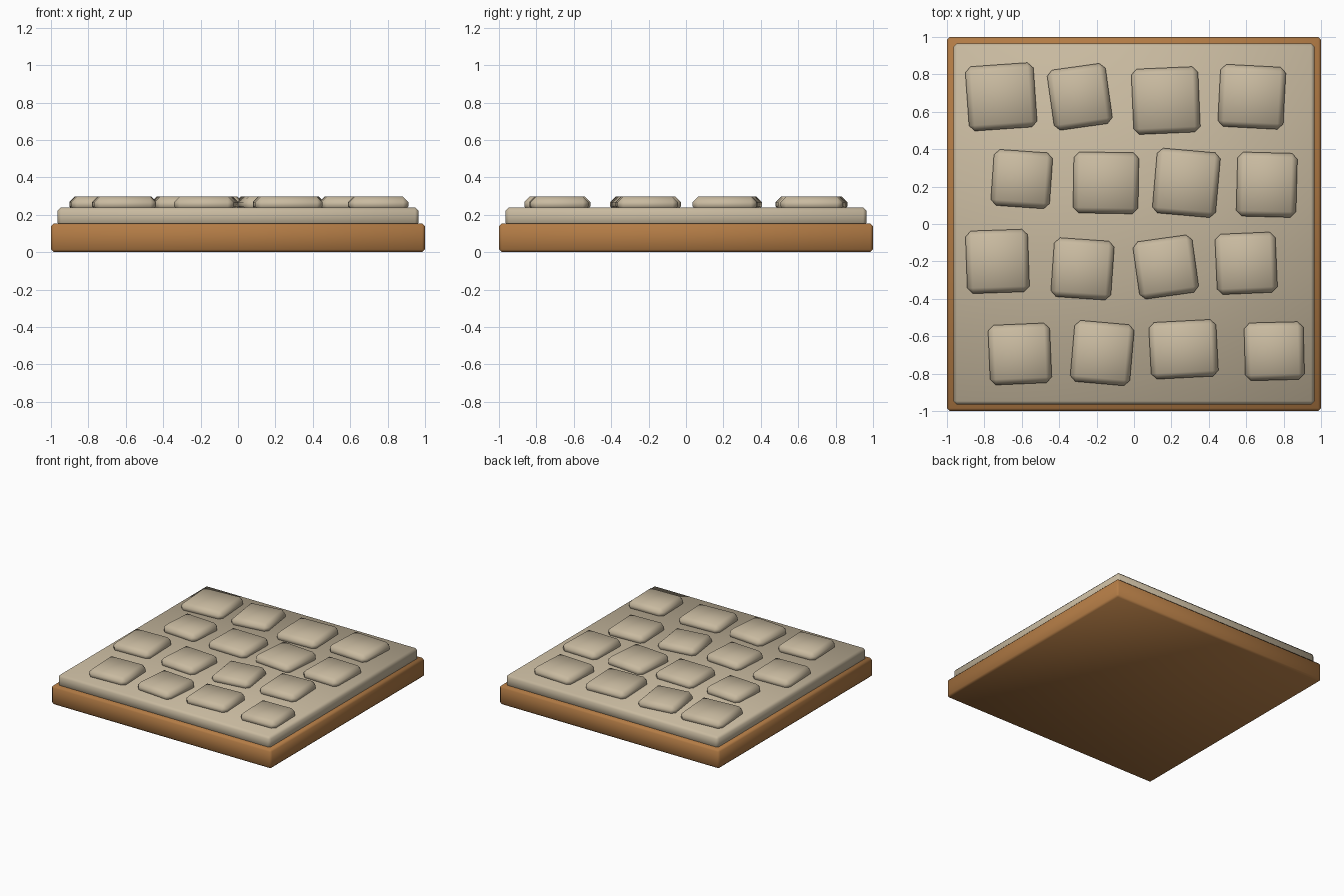
import bpy
from math import radians

cube = bpy.data.objects.get("Cube")
if cube:
    bpy.data.objects.remove(cube, do_unlink=True)


def make_material(name, color):
    mat = bpy.data.materials.new(name)
    mat.use_nodes = True
    mat.diffuse_color = color
    mat.node_tree.nodes["Principled BSDF"].inputs["Base Color"].default_value = color
    return mat


wood = make_material("warm brown", (0.45, 0.20, 0.06, 1))
stone = make_material("pale sandstone", (0.58, 0.49, 0.35, 1))


def block(name, mat, x, y, bottom, top, width, depth, bevel, angle=0):
    """Softly shaded box with chamfered edges, spanning bottom to top."""
    bpy.ops.mesh.primitive_cube_add(size=1, location=(x, y, (bottom + top) / 2))
    obj = bpy.context.object
    obj.name = name
    obj.scale = (width, depth, top - bottom)
    bpy.ops.object.transform_apply(location=False, rotation=False, scale=True)
    obj.rotation_euler.z = radians(angle)
    obj.data.materials.append(mat)
    chamfer = obj.modifiers.new("chamfer", "BEVEL")
    chamfer.width = bevel
    chamfer.segments = 1
    bpy.ops.object.shade_smooth()
    return obj


# Wooden base and the stone slab resting on it
block("wooden_base", wood, 0, 0, 0, 0.155, 2, 2, 0.015)
block("stone_slab", stone, 0, 0, 0.14, 0.24, 1.93, 1.93, 0.018)

# Raised paving stones, row by row: x, y, width, depth, turn in degrees
paving = [
    [(-.71, .68, .365, .345, 4), (-.29, .68, .315, .325, 8),
     (.17, .66, .357, .35, 2.5), (.63, .68, .35, .333, -3)],
    [(-.60, .24, .315, .30, -4), (-.15, .22, .348, .327, -1),
     (.28, .22, .34, .348, -5), (.71, .21, .32, .343, -1.5)],
    [(-.73, -.20, .333, .335, 2), (-.275, -.24, .322, .316, -4),
     (.17, -.23, .32, .31, 8), (.60, -.21, .323, .323, 2.5)],
    [(-.61, -.695, .33, .32, 2.5), (-.17, -.69, .32, .328, -5),
     (.265, -.67, .36, .304, 3), (.75, -.68, .317, .309, 1.5)],
]
for r, row in enumerate(paving, 1):
    for c, (x, y, width, depth, turn) in enumerate(row, 1):
        block(f"paving_stone_{r}_{c}", stone, x, y, 0.215, 0.298,
              width, depth, 0.03, turn)
